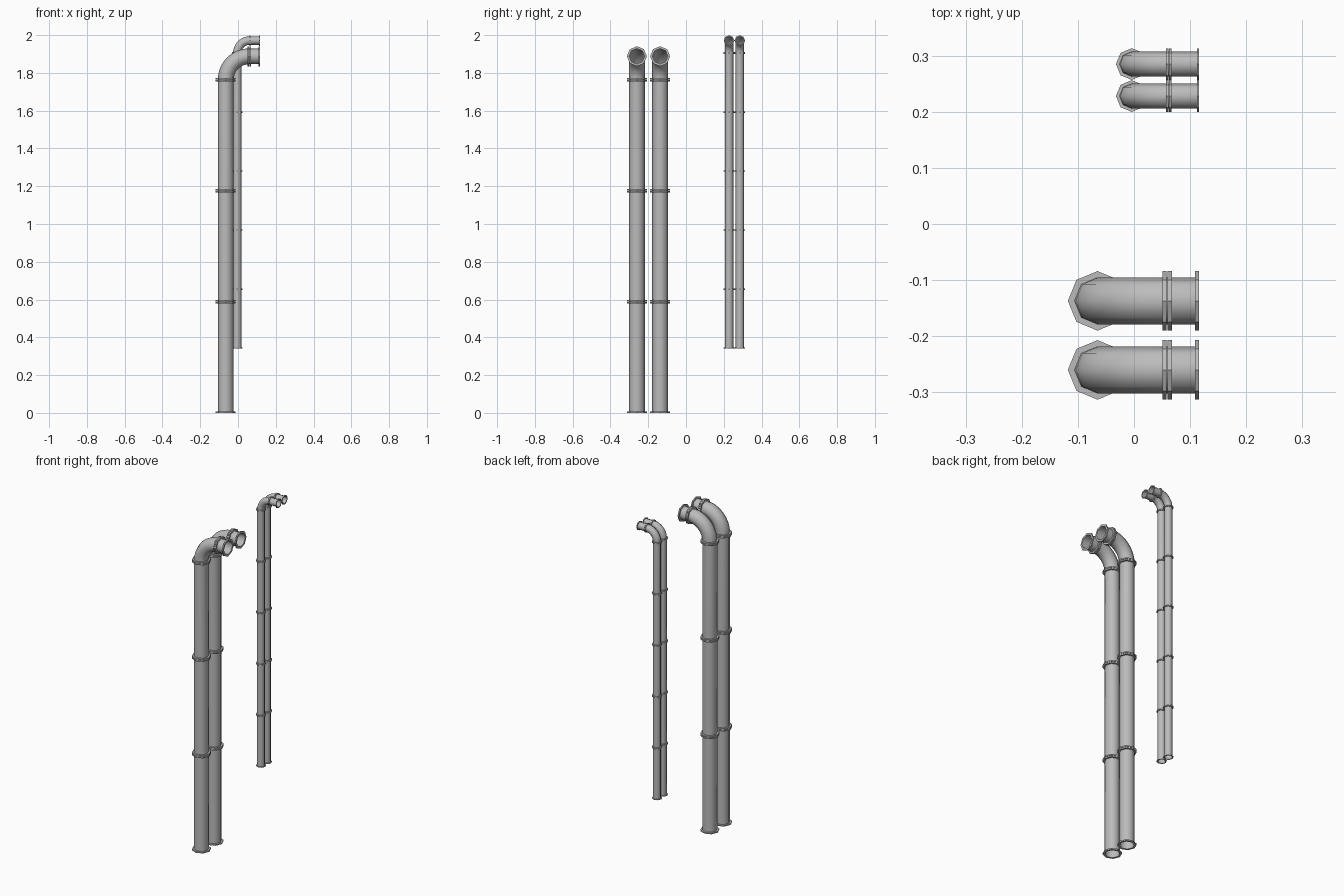
import bpy
import bmesh
from math import pi, sin, cos
from mathutils import Vector

cube = bpy.data.objects.get("Cube")
if cube:
    bpy.data.objects.remove(cube, do_unlink=True)

SIDES = 8
END_X = 0.116

metal = bpy.data.materials.new("grey_metal")
metal.use_nodes = True
metal.diffuse_color = (0.5, 0.5, 0.5, 1)
metal.node_tree.nodes["Principled BSDF"].inputs["Base Color"].default_value = (0.5, 0.5, 0.5, 1)


def sweep(bm, stations):
    """Skin octagonal rings; each station is (centre, direction, radius)."""
    rings = []
    for centre, d, r in stations:
        out = Vector((-d.z, 0, d.x))      # outer side of the bend
        side = Vector((0, 1, 0))
        rings.append([bm.verts.new(centre + r * (cos(a) * out + sin(a) * side))
                      for a in (2 * pi * i / SIDES for i in range(SIDES))])
    for a, b in zip(rings, rings[1:]):
        for i in range(SIDES):
            j = (i + 1) % SIDES
            bm.faces.new((a[i], a[j], b[j], b[i]))
    return rings


def make_object(name, bm, smooth):
    bmesh.ops.remove_doubles(bm, verts=bm.verts, dist=0.00001)
    bmesh.ops.recalc_face_normals(bm, faces=bm.faces)
    mesh = bpy.data.meshes.new(name)
    bm.to_mesh(mesh)
    bm.free()
    mesh.materials.append(metal)
    for p in mesh.polygons:
        p.use_smooth = smooth
    obj = bpy.data.objects.new(name, mesh)
    bpy.context.collection.objects.link(obj)
    return obj


def flange(bm, centre, d, s):
    """Octagonal ring starting at centre and reaching along d."""
    t = d * 0.0075 * s
    inner, outer = 0.0405 * s, 0.053 * s
    sweep(bm, [(centre, d, inner), (centre, d, outer), (centre + t, d, outer),
               (centre + t, d, inner), (centre, d, inner)])


def pipe(name, x, y, base, s, sections):
    up, across = Vector((0, 0, 1)), Vector((1, 0, 0))
    length, bend, gap = 0.588 * s, 0.124 * s, 0.001 * s
    top = base + sections * length
    foot = Vector((x, y, base))

    # Centre line: straight riser, quarter bend, short outlet
    path = [(foot + up * length * i, up) for i in range(sections)]
    for i in range(9):
        a = pi / 2 * i / 8
        path.append((Vector((x + bend * (1 - cos(a)), y, top + bend * sin(a))),
                     Vector((sin(a), 0, cos(a)))))
    mouth = Vector((END_X, y, top + bend))
    path.append((mouth, across))

    # Hollow pipe wall
    bm = bmesh.new()
    outside = [(c, d, 0.042 * s) for c, d in path]
    inside = [(c, d, 0.0405 * s) for c, d in reversed(path)]
    sweep(bm, outside + inside + outside[:1])
    body = make_object(name, bm, True)
    for e in body.data.edges:
        ends = [body.data.vertices[v].co for v in e.vertices]
        e.use_edge_sharp = (all(abs(v.z - base) < 0.0001 for v in ends)
                            or all(abs(v.x - END_X) < 0.0001 for v in ends))

    # Paired flanges at each joint, single flanges at both open ends
    bm = bmesh.new()
    flange(bm, foot, up, s)
    for i in range(1, sections + 1):
        joint = foot + up * length * i
        flange(bm, joint + up * gap, up, s)
        flange(bm, joint - up * gap, -up, s)
    joint = Vector((x + bend, y, top + bend))
    flange(bm, joint + across * gap, across, s)
    flange(bm, joint - across * gap, -across, s)
    flange(bm, mouth, -across, s)
    make_object(name + "_flanges", bm, False)


# Two large pipes at the front, two small ones at the back
for label, y in (("front", -0.26), ("rear", -0.137)):
    pipe("large_pipe_" + label, -0.065, y, 0, 1, 3)
for label, y in (("front", 0.228), ("rear", 0.285)):
    pipe("small_pipe_" + label, -0.004, y, 0.341, 0.532, 5)
